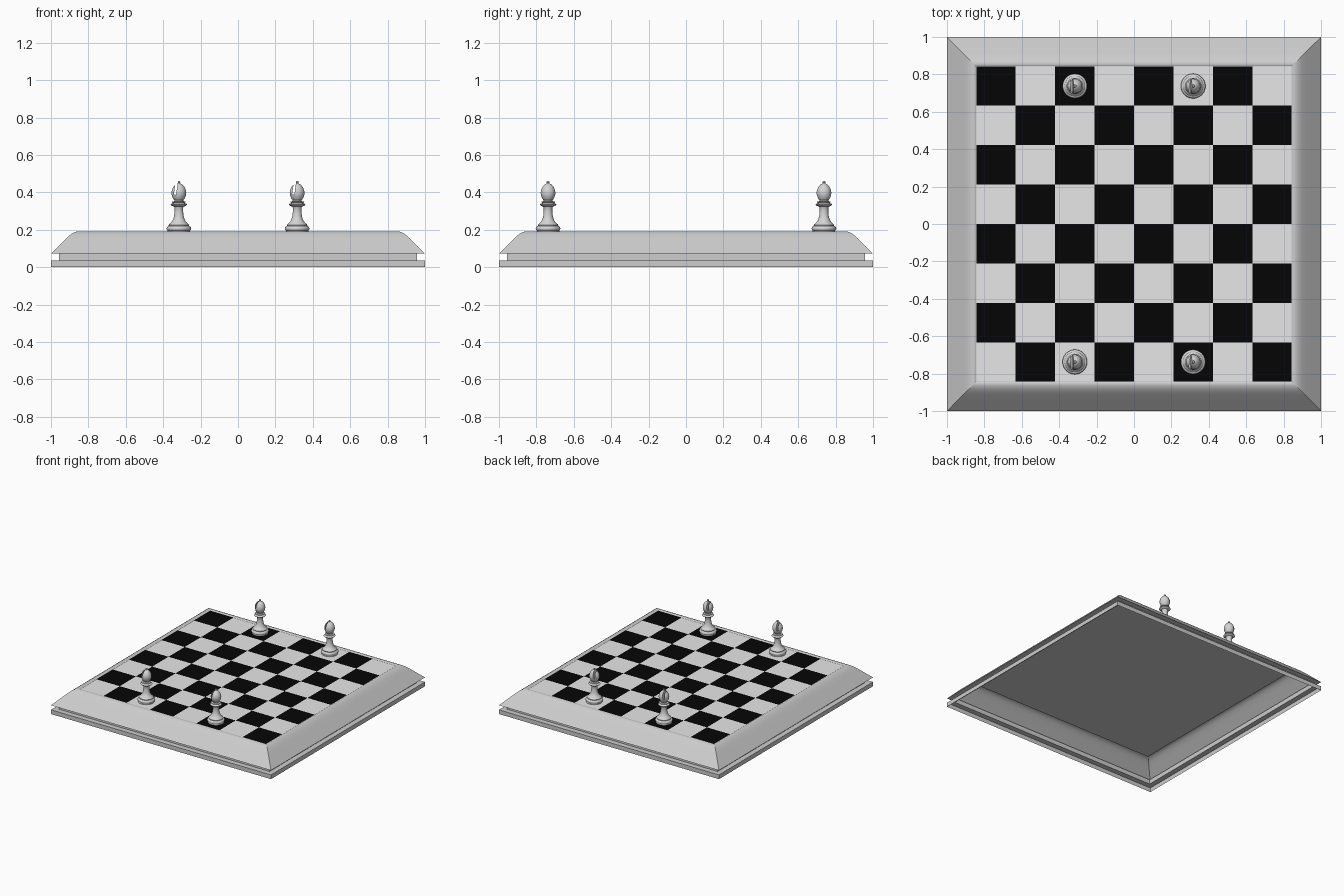
import bpy, bmesh, math
from mathutils import Matrix

if "Cube" in bpy.data.objects:
    bpy.data.objects.remove(bpy.data.objects["Cube"])


def material(name, v):
    m = bpy.data.materials.new(name)
    m.diffuse_color = (v, v, v, 1)
    m.use_nodes = True
    m.node_tree.nodes["Principled BSDF"].inputs["Base Color"].default_value = m.diffuse_color
    return m


light = material("light grey", 0.8)
black = material("black", 0.0016)
grey = material("frame grey", 0.61)
piece_grey = material("piece grey", 0.66)


def add_object(name, bm, *mats):
    me = bpy.data.meshes.new(name)
    bm.to_mesh(me)
    bm.free()
    for m in mats:
        me.materials.append(m)
    ob = bpy.data.objects.new(name, me)
    bpy.context.collection.objects.link(ob)
    return ob


# Moulded frame: an open square sweep, hollow underneath
profile = [(1, 0), (1, 0.035), (0.957, 0.035), (0.957, 0.072), (1, 0.072),
           (0.955, 0.117), (0.915, 0.157), (0.895, 0.175), (0.878, 0.186),
           (0.862, 0.191), (0.849, 0.191), (0.843, 0.184)]
bm = bmesh.new()
rings = [[bm.verts.new((sx * s, sy * s, z))
          for sx, sy in ((-1, -1), (1, -1), (1, 1), (-1, 1))] for s, z in profile]
for a, b in zip(rings, rings[1:]):
    for i in range(4):
        j = (i + 1) % 4
        bm.faces.new((a[i], a[j], b[j], b[i]))
bm.normal_update()
for f in bm.faces:
    f.smooth = True
for e in bm.edges:
    level = abs(e.verts[0].co.z - e.verts[1].co.z) < 1e-5
    along = e.calc_length() > 0.5
    e.smooth = level and along and e.calc_face_angle(0) < 1.1
add_object("frame", bm, grey)

# Board panel below the squares
bm = bmesh.new()
bmesh.ops.create_cube(bm, size=1, matrix=Matrix.Translation((0, 0, 0.1835))
                      @ Matrix.Diagonal((1.688, 1.688, 0.004, 1)))
add_object("board_panel", bm, grey)

# Chequered squares, the front left one is light
bm = bmesh.new()
half = 0.843
cell = half / 4
bmesh.ops.create_grid(bm, x_segments=8, y_segments=8, size=half,
                      matrix=Matrix.Translation((0, 0, 0.187)))
for f in bm.faces:
    c = f.calc_center_median()
    f.material_index = (int((c.x + half) / cell) + int((c.y + half) / cell)) % 2
add_object("squares", bm, light, black)

# Bishop: turned profile (radius, height)
turned = [(0, 0.187), (0.060, 0.187), (0.060, 0.196), (0.064, 0.199), (0.066, 0.206),
          (0.064, 0.214), (0.058, 0.219), (0.054, 0.220), (0.055, 0.225), (0.052, 0.230),
          (0.042, 0.238), (0.033, 0.251), (0.026, 0.270), (0.023, 0.295), (0.023, 0.318),
          (0.026, 0.324), (0.038, 0.328), (0.044, 0.334), (0.040, 0.340), (0.030, 0.343),
          (0.036, 0.346), (0.036, 0.350), (0.025, 0.353), (0.024, 0.358), (0.032, 0.369),
          (0.038, 0.385), (0.0395, 0.398), (0.037, 0.413), (0.030, 0.429), (0.020, 0.441),
          (0.010, 0.447), (0.006, 0.449), (0.008, 0.454), (0.006, 0.460), (0, 0.462)]
bm = bmesh.new()
vs = [bm.verts.new((r, 0, z)) for r, z in turned]
es = [bm.edges.new(p) for p in zip(vs, vs[1:])]
bmesh.ops.spin(bm, geom=vs + es, cent=(0, 0, 0), axis=(0, 0, 1),
               angle=2 * math.pi, steps=40)
bmesh.ops.remove_doubles(bm, verts=bm.verts, dist=1e-5)
bmesh.ops.recalc_face_normals(bm, faces=bm.faces)
bishop = add_object("bishop", bm, piece_grey)

# Slanted slit in the left side of the head
bm = bmesh.new()
bmesh.ops.create_cube(bm, size=1, matrix=Matrix.Translation((-0.015, 0, 0.43))
                      @ Matrix.Rotation(math.radians(8), 4, 'Y')
                      @ Matrix.Diagonal((0.012, 0.2, 0.085, 1)))
cutter = add_object("slit_cutter", bm, piece_grey)
cutter.hide_render = True
mod = bishop.modifiers.new("slit", 'BOOLEAN')
mod.operation = 'DIFFERENCE'
mod.solver = 'EXACT'
mod.object = cutter
bpy.context.view_layer.objects.active = bishop
bishop.select_set(True)
bpy.ops.object.modifier_apply(modifier="slit")
bpy.data.objects.remove(cutter)
bpy.ops.object.shade_smooth_by_angle(angle=math.radians(40))

# Four bishops on their starting squares
spots = [(sx * 1.5 * cell, sy * 3.5 * cell, 0) for sx in (-1, 1) for sy in (-1, 1)]
bishop.location = spots[0]
for p in spots[1:]:
    copy = bishop.copy()
    copy.location = p
    bpy.context.collection.objects.link(copy)
